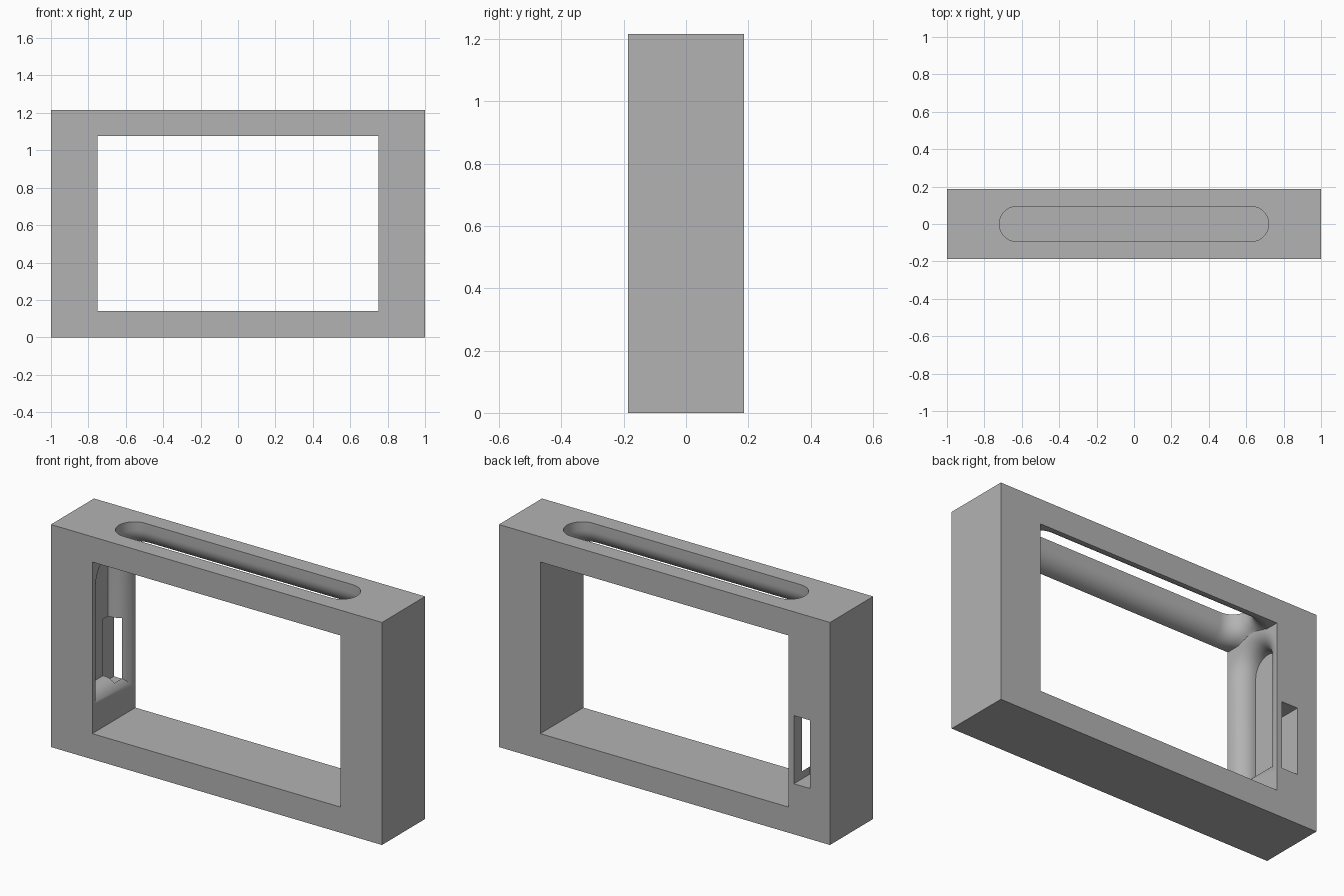
import bpy
import bmesh
from math import sin, cos, pi, radians

if "Cube" in bpy.data.objects:
    bpy.data.objects.remove(bpy.data.objects["Cube"])

HX, HY, TOP = 1.0, 0.186, 1.215       # outer half width, half depth, height
IN_X, IN_LOW, IN_TOP = 0.75, 0.14, 1.077
SLOT_R = 0.0935                       # half width of the slots
FILLET = 0.092                        # rounding at each slot mouth


def make_object(name, bm):
    bmesh.ops.recalc_face_normals(bm, faces=bm.faces)
    mesh = bpy.data.meshes.new(name)
    bm.to_mesh(mesh)
    bm.free()
    obj = bpy.data.objects.new(name, mesh)
    bpy.context.collection.objects.link(obj)
    return obj


def box(name, low, high):
    bm = bmesh.new()
    bmesh.ops.create_cube(bm, size=1)
    for v in bm.verts:
        for i in range(3):
            v.co[i] = (low[i] + high[i]) / 2 + v.co[i] * (high[i] - low[i])
    return make_object(name, bm)


def outline(start, end, grow, square_start):
    """Slot outline: round far end, round or square near end."""
    r = SLOT_R + grow
    n = 28
    arc = [-pi / 2 + pi * i / n for i in range(n + 1)]
    pts = [(end - SLOT_R + r * cos(a), r * sin(a)) for a in arc]
    if square_start:
        return pts + [(start - grow, r), (start - grow, -r)]
    return pts + [(start + SLOT_R - r * cos(a), -r * sin(a)) for a in arc]


def flared_slot(name, start, end, depth, place, square_start=False):
    """Slot cutter that widens in a rounded curve towards its mouth."""
    layers = [(-0.002, FILLET)]
    for i in range(13):
        a = pi / 2 * i / 12
        layers.append((FILLET * (1 - cos(a)), FILLET * (1 - sin(a))))
    layers.append((depth, 0))
    bm = bmesh.new()
    rings = [[bm.verts.new(place(u, v, d))
              for u, v in outline(start, end, grow, square_start)]
             for d, grow in layers]
    for lower, upper in zip(rings, rings[1:]):
        for i in range(len(lower)):
            j = (i + 1) % len(lower)
            bm.faces.new((lower[i], lower[j], upper[j], upper[i]))
    bm.faces.new(rings[0])
    bm.faces.new(rings[-1])
    return make_object(name, bm)


def cylinder_x(name, x0, x1, z, r):
    bm = bmesh.new()
    bmesh.ops.create_cone(bm, cap_ends=True, segments=56, radius1=r, radius2=r,
                          depth=x1 - x0)
    for v in bm.verts:
        x, y, h = v.co
        v.co = ((x0 + x1) / 2 + h, y, z + x)
    return make_object(name, bm)


# Frame body
frame = box("frame", (-HX, -HY, 0), (HX, HY, TOP))

cutters = [
    # Large window
    box("window_cutter", (-IN_X, -0.4, IN_LOW), (IN_X, 0.4, IN_TOP)),
    # Long slot through the top bar, flared on its underside
    flared_slot("top_slot_cutter", -0.72, 0.72, 0.3,
                lambda u, v, d: (max(-IN_X, min(IN_X, u)), v, IN_TOP + d)),
    # Upright recess in the right post, flared towards the window
    flared_slot("recess_cutter", 0.34, 0.925 + SLOT_R, 0.1,
                lambda u, v, d: (-IN_X - d, v, u), square_start=True),
    # Round hole through the right side
    cylinder_x("side_hole_cutter", -1.1, -0.84, 0.925, SLOT_R - 0.0005),
    # Rectangular port through the back
    box("back_port_cutter", (-0.88, 0.05, 0.276), (-0.782, 0.3, 0.648)),
]

bpy.context.view_layer.objects.active = frame
for cutter in cutters:
    cutter.hide_render = True
    mod = frame.modifiers.new(cutter.name, "BOOLEAN")
    mod.operation = "DIFFERENCE"
    mod.solver = "EXACT"
    mod.object = cutter
    bpy.ops.object.modifier_apply(modifier=mod.name)
    bpy.data.objects.remove(cutter)

# Colour and shading
grey = bpy.data.materials.new("plain_grey")
grey.use_nodes = True
colour = (0.45, 0.45, 0.45, 1)
grey.diffuse_color = colour
grey.node_tree.nodes["Principled BSDF"].inputs["Base Color"].default_value = colour
frame.data.materials.clear()
frame.data.materials.append(grey)

bpy.ops.object.select_all(action="DESELECT")
frame.select_set(True)
bpy.context.view_layer.objects.active = frame
bpy.ops.object.shade_smooth_by_angle(angle=radians(30))
